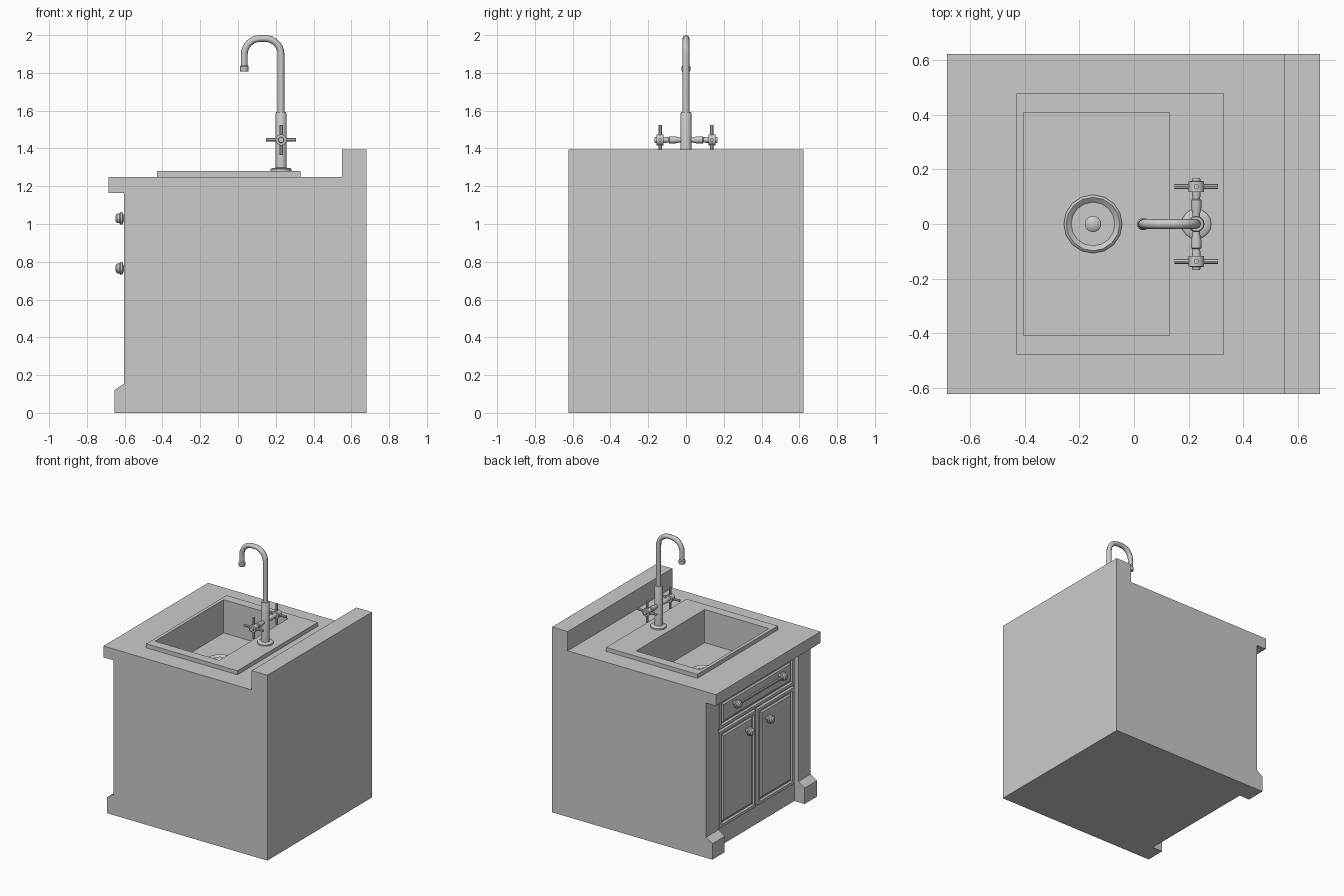
import bpy, bmesh, math
from mathutils import Vector

if "Cube" in bpy.data.objects:
    bpy.data.objects.remove(bpy.data.objects["Cube"])


def finish(name, bm, smooth=False):
    bmesh.ops.recalc_face_normals(bm, faces=bm.faces[:])
    me = bpy.data.meshes.new(name)
    bm.to_mesh(me)
    bm.free()
    ob = bpy.data.objects.new(name, me)
    bpy.context.collection.objects.link(ob)
    if smooth:
        me.polygons.foreach_set("use_smooth", [True] * len(me.polygons))
        me.set_sharp_from_angle(angle=math.radians(35))
    return ob


def box_bm(lo, hi):
    bm = bmesh.new()
    bmesh.ops.create_cube(bm, size=1)
    for v in bm.verts:
        v.co = [(a + b) / 2 + c * (b - a) for a, b, c in zip(lo, hi, v.co)]
    return bm


def loft(name, rings, smooth=False, cap_start=True):
    """Skin a list of equal-sized point rings."""
    bm = bmesh.new()
    rows = [[bm.verts.new(p) for p in ring] for ring in rings]
    n = len(rows[0])
    for a, b in zip(rows, rows[1:]):
        for i in range(n):
            j = (i + 1) % n
            bm.faces.new((a[i], a[j], b[j], b[i]))
    bm.faces.new(rows[-1])
    if cap_start:
        bm.faces.new(rows[0])
    return finish(name, bm, smooth)


def lathe(name, profile, origin, axis=(0, 0, 1), n=16):
    """Revolve (radius, distance) pairs around an axis from origin."""
    q = Vector((0, 0, 1)).rotation_difference(Vector(axis))
    rings = [[q @ Vector((r * math.cos(2 * math.pi * i / n),
                          r * math.sin(2 * math.pi * i / n), h)) + Vector(origin)
              for i in range(n)] for r, h in profile]
    return loft(name, rings, True)


def rect(x0, x1, y, z):
    return [(x0, -y, z), (x1, -y, z), (x1, y, z), (x0, y, z)]


def cut(ob, lo, hi):
    cutter = finish("cutter", box_bm(lo, hi))
    mod = ob.modifiers.new("cut", 'BOOLEAN')
    mod.operation = 'DIFFERENCE'
    mod.solver = 'EXACT'
    mod.object = cutter
    bpy.context.view_layer.update()
    dg = bpy.context.evaluated_depsgraph_get()
    me = bpy.data.meshes.new_from_object(ob.evaluated_get(dg))
    ob.modifiers.clear()
    ob.data = me
    bpy.data.objects.remove(cutter)


# Cabinet: side outline with worktop, upstand and feet, extruded along y
outline = [(-.655, 0), (.68, 0), (.68, 1.395), (.55, 1.395), (.55, 1.25), (-.685, 1.25),
           (-.685, 1.165), (-.603, 1.165), (-.603, .155), (-.655, .12)]
cabinet = loft("cabinet", [[(x, y, z) for x, z in outline] for y in (-.622, .622)])
FACE = -.57
cut(cabinet, (-.9, -.475, -.1), (FACE, .475, 1.165))       # recess between pilasters
cut(cabinet, (-.415, -.418, 1.0), (.14, .418, 1.5))        # hole for the basin

# Sink: raised rim and basin
FLOOR = 1.03
loft("sink", [rect(-.43, .33, .478, 1.25), rect(-.43, .33, .478, 1.28),
              rect(-.405, .13, .408, 1.28), rect(-.405, .13, .408, FLOOR)], cap_start=False)

# Drain: ring, dished centre and stopper
lathe("drain", [(.107, -.005), (.107, .01), (.098, .018), (.09, .012), (.08, .003)],
      (-.15, 0, FLOOR))
lathe("drain_stopper", [(.012, 0), (.012, .015), (.03, .02), (.03, .028), (.02, .036), (.006, .039)],
      (-.15, 0, FLOOR))


# Doors and drawer: slab with stepped raised panel
def panel(name, y0, y1, z0, z1):
    bm = box_bm((FACE - .022, y0, z0), (FACE + .01, y1, z1))
    front = min(bm.faces, key=lambda f: f.calc_center_median().x)
    bm.normal_update()
    for width, depth in ((.03, 0), (.01, -.012), (.012, 0), (.014, .01)):
        bmesh.ops.inset_region(bm, faces=[front], thickness=width, depth=depth)
    finish(name, bm)


def knob(name, y, z):
    lathe(name, [(.02, 0), (.02, .014), (.014, .022), (.014, .034), (.032, .042),
                 (.034, .052), (.026, .058), (.026, .07), (.015, .078)],
          (FACE, y, z), (-1, 0, 0), 12)


panel("drawer", -.445, .445, .895, 1.11)
for side, s in (("left", 1), ("right", -1)):
    panel(side + "_door", *sorted((s * .012, s * .445)), .15, .875)
    knob(side + "_door_knob", s * .12, .765)
    knob(side + "_drawer_handle_post", s * .27, 1.03)
lathe("drawer_handle_bar", [(.011, 0), (.011, .54)], (-.625, -.27, 1.03), (0, 1, 0), 10)

# Faucet column
FX = .228
lathe("faucet_column", [(.055, 0), (.055, .01), (.048, .016), (.03, .018), (.03, .303),
                        (.026, .312)], (FX, 0, 1.28))

# Spout: bent pipe with a wider tip
R, TOP, TIP = .085, 1.982, .033
path = [(FX, 1.57)]
for cx, start in ((FX - R, 0), (TIP + R, 90)):
    for i in range(9):
        a = math.radians(start + i * 90 / 8)
        path.append((cx + R * math.cos(a), TOP - R + R * math.sin(a)))
path.append((TIP, 1.82))
curve = bpy.data.curves.new("spout", 'CURVE')
curve.dimensions = '3D'
curve.bevel_depth = .018
curve.bevel_resolution = 2
curve.use_fill_caps = True
spline = curve.splines.new('POLY')
spline.points.add(len(path) - 1)
for p, (x, z) in zip(spline.points, path):
    p.co = (x, 0, z, 1)
spline.use_smooth = True
bpy.context.collection.objects.link(bpy.data.objects.new("spout", curve))
lathe("spout_tip", [(.021, 0), (.023, .005), (.023, .025), (.018, .032)], (TIP, 0, 1.808))

# Taps: side arm with hub and crossed levers
HZ = 1.445
for side, s in (("left", 1), ("right", -1)):
    lathe(side + "_tap", [(.013, .02), (.013, .035), (.019, .06), (.019, .088), (.014, .092),
                          (.016, .118), (.029, .118), (.029, .156), (.016, .157),
                          (.014, .168)], (FX, 0, HZ), (0, s, 0))
    for label, axis in (("level", Vector((1, 0, 0))), ("upright", Vector((0, 0, 1)))):
        lathe(f"{side}_tap_{label}_lever", [(.009, 0), (.009, .16)],
              Vector((FX, s * .137, HZ)) - axis * .08, axis, 8)
